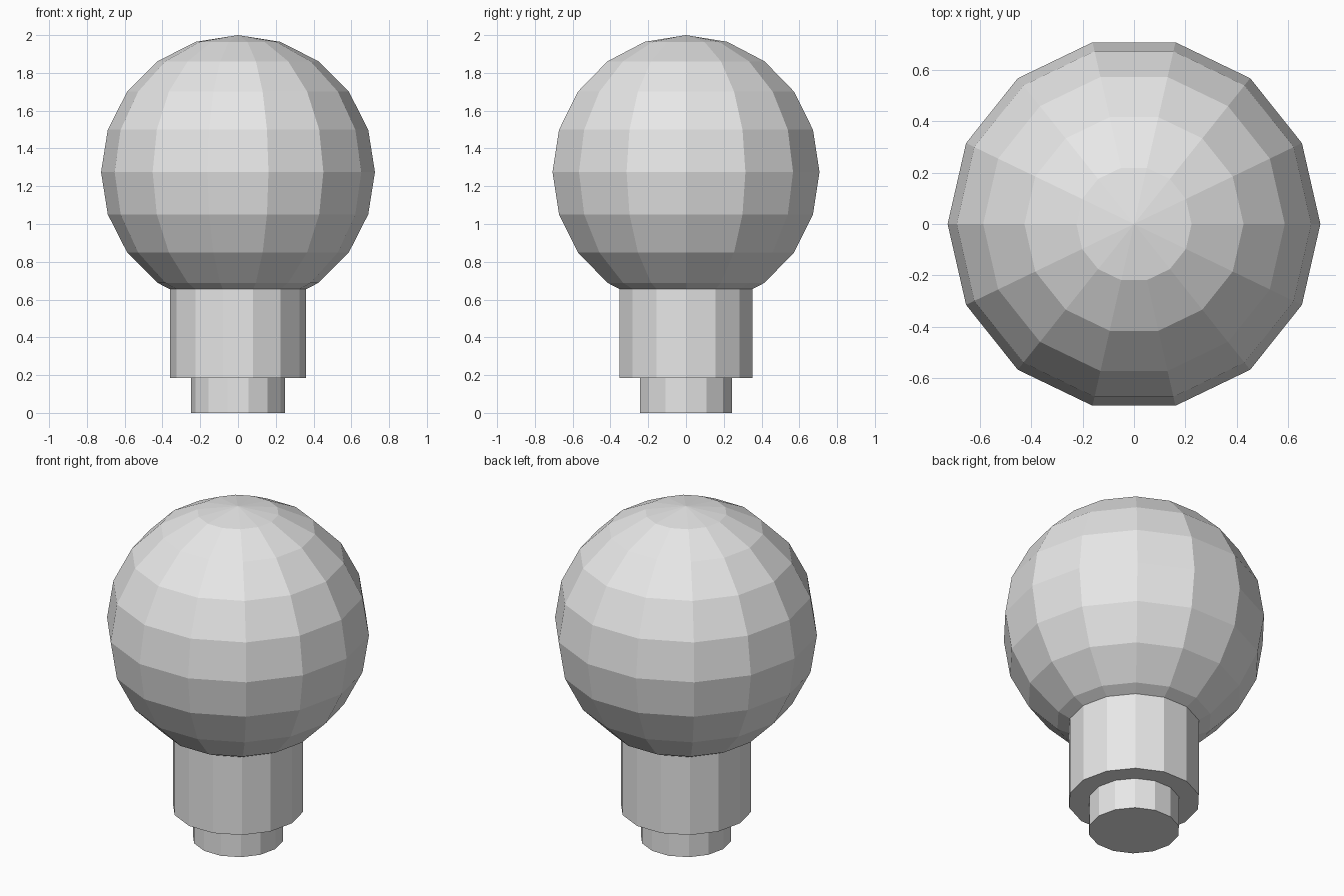
import bpy
import bmesh
from math import sin, cos, pi

SIDES = 14
RINGS = 10

cube = bpy.data.objects.get("Cube")
if cube:
    bpy.data.objects.remove(cube, do_unlink=True)

grey = bpy.data.materials.new("light grey")
grey.use_nodes = True
colour = (0.8, 0.8, 0.8, 1)
grey.diffuse_color = colour
grey.node_tree.nodes["Principled BSDF"].inputs["Base Color"].default_value = colour


def lathe(name, profile):
    """Turn a bottom-to-top (radius, z) profile into a closed faceted solid."""
    bm = bmesh.new()
    rings = []
    for r, z in profile:
        if r < 0.001:
            rings.append([bm.verts.new((0, 0, z))] * SIDES)
        else:
            angles = [2 * pi * i / SIDES for i in range(SIDES)]
            rings.append([bm.verts.new((r * cos(a), r * sin(a), z)) for a in angles])
    for low, high in zip(rings, rings[1:]):
        for i in range(SIDES):
            j = (i + 1) % SIDES
            corners = [low[i], low[j], high[j], high[i]]
            bm.faces.new(list(dict.fromkeys(corners)))
    # Flat caps on open ends
    for ring in (rings[0][::-1], rings[-1]):
        if ring[0] != ring[1]:
            bm.faces.new(ring)
    bmesh.ops.recalc_face_normals(bm, faces=bm.faces[:])
    mesh = bpy.data.meshes.new(name)
    bm.to_mesh(mesh)
    bm.free()
    mesh.materials.append(grey)
    obj = bpy.data.objects.new(name, mesh)
    bpy.context.collection.objects.link(obj)
    return obj


# Faceted globe
radius, centre = 0.725, 1.275
steps = [pi * k / RINGS for k in range(RINGS + 1)]
lathe("globe", [(radius * sin(t), centre - radius * cos(t)) for t in steps])

# Wide neck, running up into the globe
lathe("neck", [(0.361, 0.185), (0.361, 0.70)])

# Narrow foot under the neck, sunk slightly into it
lathe("foot", [(0.25, 0), (0.25, 0.22)])
